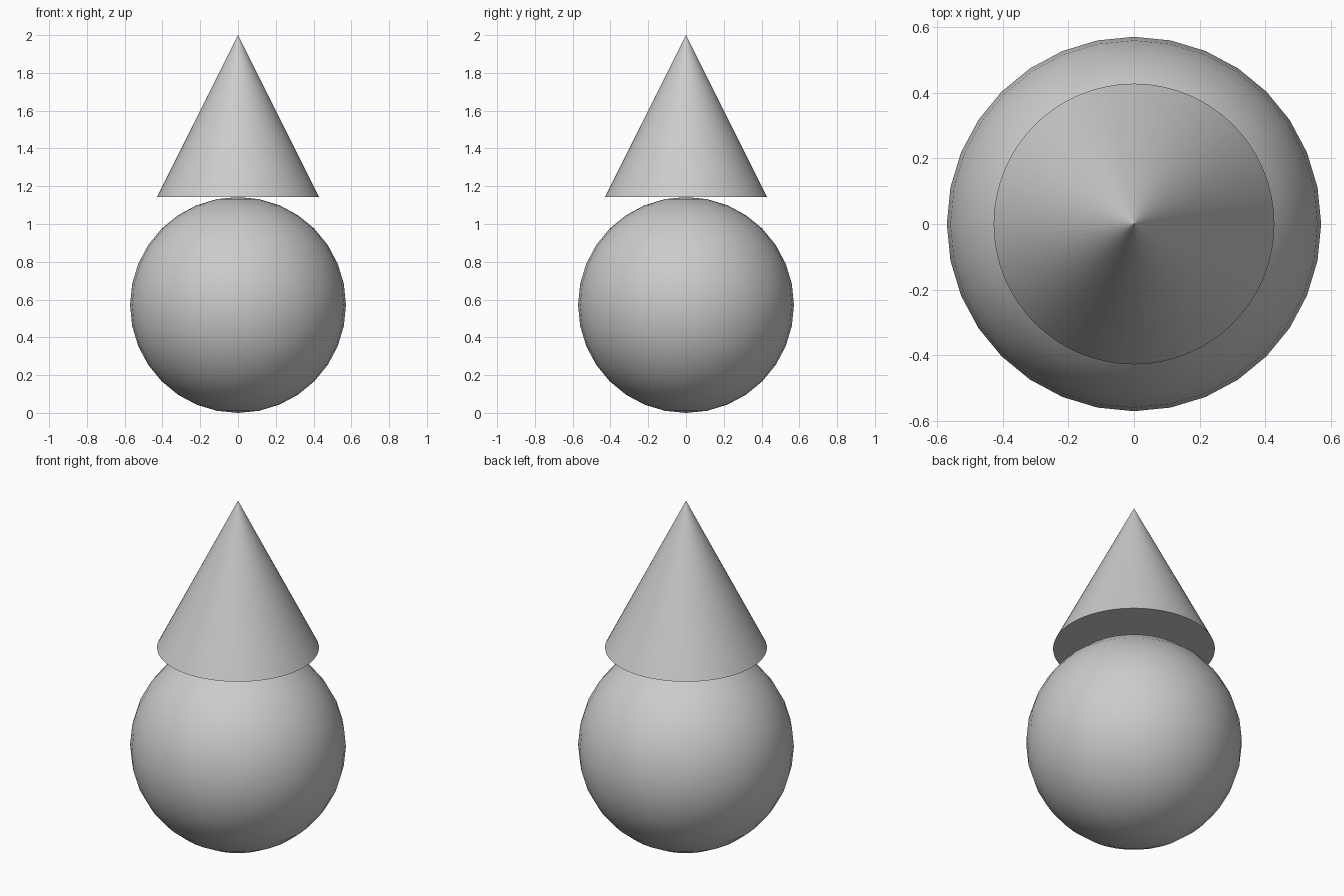
import bpy
import math

cube = bpy.data.objects.get("Cube")
if cube:
    bpy.data.objects.remove(cube, do_unlink=True)

UNIT = 4 / 7                 # ball radius; the whole stack is 3.5 radii tall
CONE_HEIGHT = 1.5 * UNIT
CONE_RADIUS = 0.75 * UNIT

# One plain grey for everything
grey = bpy.data.materials.new("light_grey")
grey.use_nodes = True
colour = (0.6, 0.6, 0.6, 1.0)
grey.diffuse_color = colour
grey.node_tree.nodes["Principled BSDF"].inputs["Base Color"].default_value = colour


def finish(name):
    """Name, colour and smooth the part just added."""
    part = bpy.context.object
    part.name = part.data.name = name
    part.data.materials.append(grey)
    bpy.ops.object.shade_smooth_by_angle(angle=math.radians(30))
    return part


# Ball resting on the ground
bpy.ops.mesh.primitive_uv_sphere_add(segments=32, ring_count=16, radius=UNIT,
                                     location=(0, 0, UNIT))
finish("ball")

# Cone standing on the ball; the tiny flat tip keeps its side shading clean
bpy.ops.mesh.primitive_cone_add(vertices=64, radius1=CONE_RADIUS, radius2=0.0005,
                                depth=CONE_HEIGHT, end_fill_type='NGON',
                                location=(0, 0, 2 * UNIT + CONE_HEIGHT / 2))
finish("cone")
